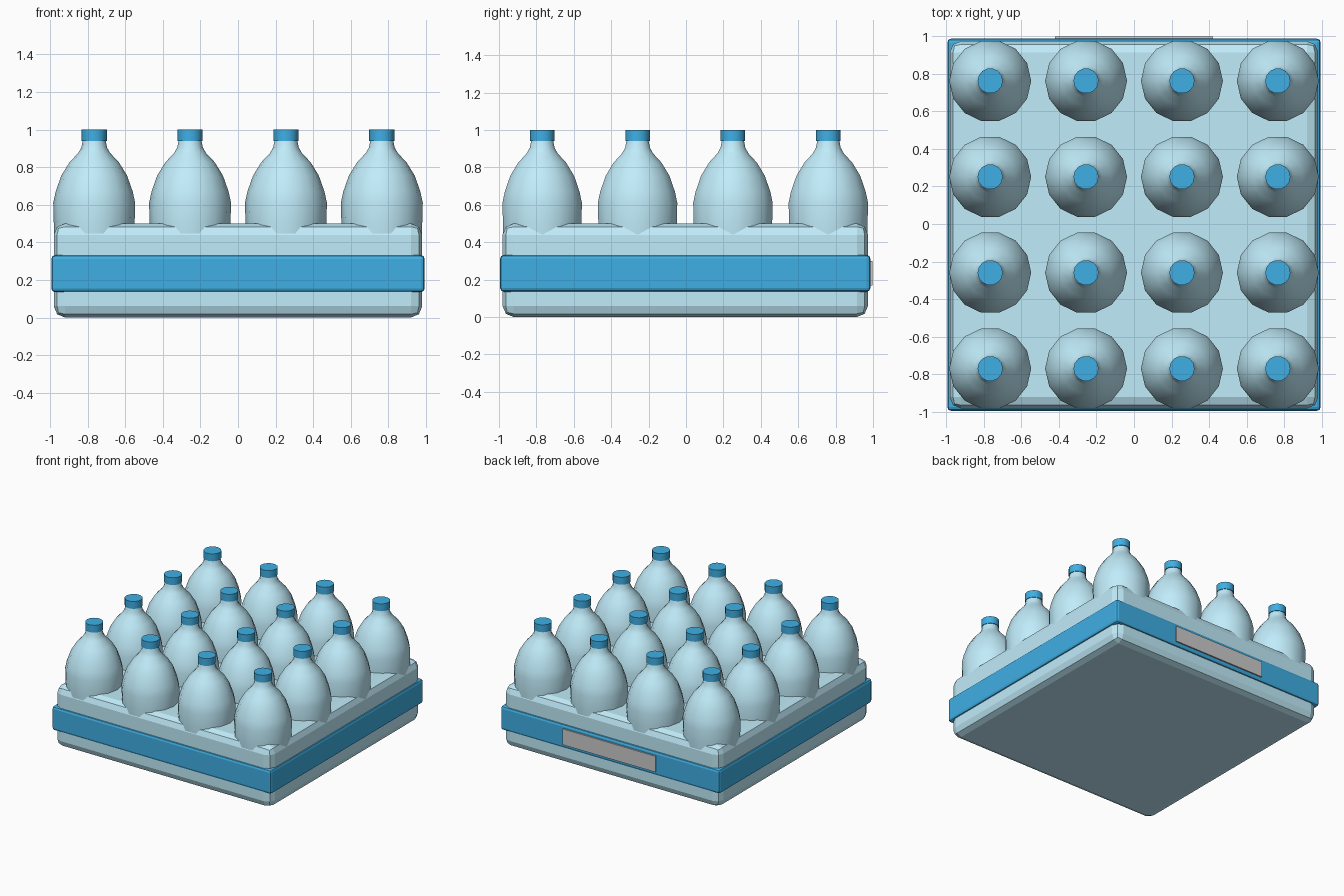
import bpy, bmesh, math

if "Cube" in bpy.data.objects:
    bpy.data.objects.remove(bpy.data.objects["Cube"])

YC = -0.004          # tray centre, leaving room for the rear label


def material(name, rgb):
    m = bpy.data.materials.new(name)
    m.diffuse_color = (*rgb, 1)
    m.use_nodes = True
    m.node_tree.nodes["Principled BSDF"].inputs["Base Color"].default_value = m.diffuse_color
    return m


sky = material("light_blue_plastic", (0.53, 0.84, 0.96))
blue = material("blue_plastic", (0.05, 0.43, 0.78))


def box(name, lo, hi, mat=None, bevel=0, segments=2):
    bpy.ops.mesh.primitive_cube_add(size=1, location=[(a + b) / 2 for a, b in zip(lo, hi)])
    ob = bpy.context.object
    ob.name = name
    ob.scale = [b - a for a, b in zip(lo, hi)]
    bpy.ops.object.transform_apply(location=False, rotation=False, scale=True)
    if mat:
        ob.data.materials.append(mat)
    if bevel:
        mod = ob.modifiers.new("rounded_edges", 'BEVEL')
        mod.width, mod.segments = bevel, segments
    return ob


def lathe_mesh(name, profile, mat, sides=14):
    """Closed solid of revolution from (radius, z) points, bottom to top."""
    bm = bmesh.new()
    rings = [[bm.verts.new((r * math.cos(2 * math.pi * i / sides),
                            r * math.sin(2 * math.pi * i / sides), z))
              for i in range(sides)] for r, z in profile]
    for a, b in zip(rings, rings[1:]):
        for i in range(sides):
            j = (i + 1) % sides
            bm.faces.new((a[i], a[j], b[j], b[i]))
    bm.faces.new(rings[0][::-1])
    bm.faces.new(rings[-1])
    me = bpy.data.meshes.new(name)
    bm.to_mesh(me)
    bm.free()
    me.materials.append(mat)
    return me


def place(name, mesh, x, y):
    ob = bpy.data.objects.new(name, mesh)
    ob.location = (x, y, 0)
    bpy.context.collection.objects.link(ob)
    return ob


# Shrink-wrapped tray, wrap-around band and plain rear label
box("tray", (-0.98, YC - 0.977, 0), (0.98, YC + 0.977, 0.5), sky, 0.06)
box("band", (-0.993, YC - 0.99, 0.135), (0.993, YC + 0.99, 0.332), blue, 0.02)
box("rear_label", (-0.42, 0.95, 0.17), (0.42, 0.997, 0.3))

# Bottles and caps in a 4 x 4 grid
bottle = lathe_mesh("bottle", [(0.20, 0.08), (0.215, 0.12), (0.215, 0.50), (0.218, 0.61),
                               (0.205, 0.67), (0.175, 0.755), (0.132, 0.825), (0.085, 0.875),
                               (0.068, 0.905), (0.06, 0.945)], sky)
cap = lathe_mesh("cap", [(0.067, 0.94), (0.067, 1.0)], blue)
grid = (-0.765, -0.255, 0.255, 0.765)
bottles = [place("bottle", bottle, x, y + YC) for x in grid for y in grid]
caps = [place("cap", cap, x, y + YC) for x in grid for y in grid]

# Smooth shading on the round parts
bpy.ops.object.select_all(action='DESELECT')
for ob in (bottles[0], caps[0]):
    ob.select_set(True)
bpy.context.view_layer.objects.active = bottles[0]
bpy.ops.object.shade_smooth_by_angle(angle=math.radians(35))
